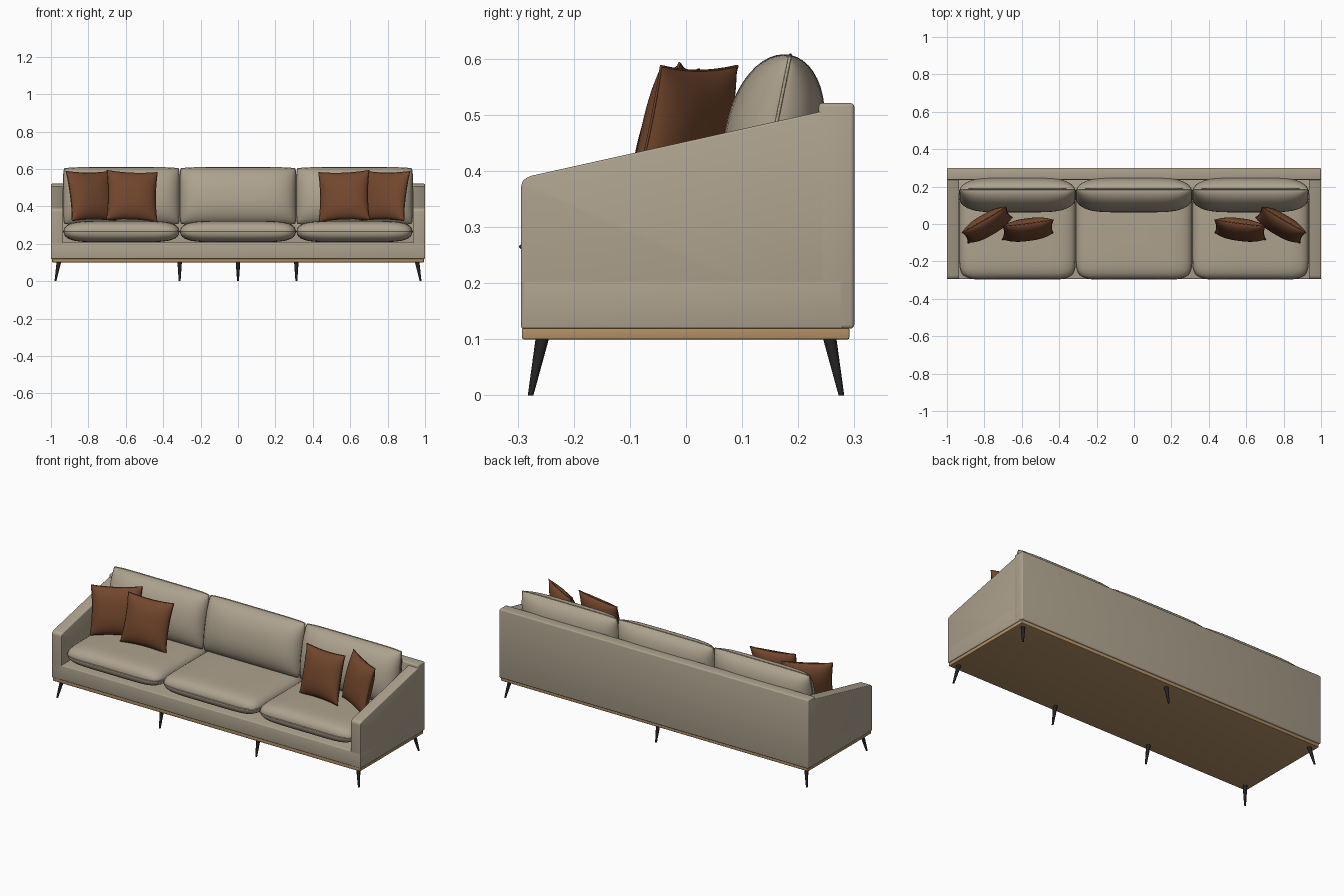
import bpy, bmesh, math
from mathutils import Matrix, Vector

cube = bpy.data.objects.get("Cube")
if cube:
    bpy.data.objects.remove(cube, do_unlink=True)


def material(name, r, g, b):
    m = bpy.data.materials.new(name)
    m.use_nodes = True
    m.diffuse_color = (r, g, b, 1)
    bsdf = m.node_tree.nodes["Principled BSDF"]
    bsdf.inputs["Base Color"].default_value = (r, g, b, 1)
    bsdf.inputs["Roughness"].default_value = 0.8
    return m


FABRIC = material("beige fabric", 0.42, 0.36, 0.27)
LEATHER = material("brown leather", 0.17, 0.062, 0.026)
WOOD = material("oak wood", 0.45, 0.28, 0.13)
BLACK = material("black metal", 0.016, 0.016, 0.016)


def finish(name, bm, mat, matrix=Matrix(), angle=40):
    """Turn a bmesh into a smooth-shaded object with sharp hard edges."""
    bmesh.ops.recalc_face_normals(bm, faces=bm.faces)
    mesh = bpy.data.meshes.new(name)
    bm.to_mesh(mesh)
    bm.free()
    mesh.materials.append(mat)
    mesh.shade_smooth()
    mesh.set_sharp_from_angle(angle=math.radians(angle))
    ob = bpy.data.objects.new(name, mesh)
    ob.matrix_world = matrix
    bpy.context.collection.objects.link(ob)
    return ob


def slab(name, profile, x0, x1, mat, bevel):
    """Extrude a (y, z) profile along x and round its edges."""
    bm = bmesh.new()
    face = bm.faces.new([bm.verts.new((x0, y, z)) for y, z in profile])
    side = bmesh.ops.extrude_face_region(bm, geom=[face])
    moved = [v for v in side["geom"] if isinstance(v, bmesh.types.BMVert)]
    bmesh.ops.translate(bm, verts=moved, vec=(x1 - x0, 0, 0))
    bmesh.ops.recalc_face_normals(bm, faces=bm.faces)
    bmesh.ops.bevel(bm, geom=bm.edges[:], offset=bevel, segments=3,
                    profile=0.5, affect='EDGES')
    return finish(name, bm, mat)


def rect(y0, y1, z0, z1):
    return [(y0, z0), (y1, z0), (y1, z1), (y0, z1)]


def cushion(name, mat, matrix, w, h, t, pu, pv, a, corner, power, pipe, n=24):
    """Puffed cushion in the local xz plane, with piping round its seam.
    A positive corner value rounds the outline, a negative one pinches it."""
    def outline(u, v):
        return (u * (w - corner * abs(v) ** power),
                v * (h - corner * abs(u) ** power))

    steps = [math.sin(math.pi / 2 * (2 * i / n - 1)) for i in range(n + 1)]
    bm = bmesh.new()
    for side in (-1, 1):
        rows = []
        for v in steps:
            row = []
            for u in steps:
                x, z = outline(u, v)
                puff = max(0, (1 - abs(u) ** pu) * (1 - abs(v) ** pv)) ** a
                row.append(bm.verts.new((x, side * t * puff, z)))
            rows.append(row)
        for lo, hi in zip(rows, rows[1:]):
            for i in range(n):
                bm.faces.new((lo[i], lo[i + 1], hi[i + 1], hi[i]))
    bmesh.ops.remove_doubles(bm, verts=bm.verts, dist=0.00002)
    finish(name, bm, mat, matrix, 75)

    # Piping follows the seam
    rim = ([(u, -1) for u in steps[:-1]] + [(1, v) for v in steps[:-1]]
           + [(-u, 1) for u in steps[:-1]] + [(-1, -v) for v in steps[:-1]])
    curve = bpy.data.curves.new(name + "_piping", 'CURVE')
    curve.dimensions = '3D'
    curve.bevel_depth = pipe
    curve.bevel_resolution = 1
    spline = curve.splines.new('POLY')
    spline.points.add(len(rim) - 1)
    spline.use_cyclic_u = True
    for point, (u, v) in zip(spline.points, rim):
        x, z = outline(u, v)
        point.co = (x, 0, z, 1)
    curve.materials.append(mat)
    ob = bpy.data.objects.new(name + "_piping", curve)
    ob.matrix_world = matrix
    bpy.context.collection.objects.link(ob)
    bpy.ops.object.select_all(action='DESELECT')
    ob.select_set(True)
    bpy.context.view_layer.objects.active = ob
    bpy.ops.object.convert(target='MESH')


def leg(name, x, y, dx, dy):
    """Tapered round leg whose foot is splayed by (dx, dy)."""
    bm = bmesh.new()
    bmesh.ops.create_cone(bm, cap_ends=True, segments=16, radius1=0.005,
                          radius2=0.012, depth=0.102)
    for v in bm.verts:
        if v.co.z < 0:
            v.co += Vector((dx, dy, 0))
    finish(name, bm, BLACK, Matrix.Translation((x, y, 0.051)))


def rot(degrees, axis):
    return Matrix.Rotation(math.radians(degrees), 4, axis)


# Frame: plinth, seat rail, back and sloping arms
slab("wood_plinth", rect(-0.292, 0.291, 0.1, 0.121), -0.994, 0.994, WOOD, 0.003)
slab("seat_rail", rect(-0.294, 0.28, 0.119, 0.207), -1, 1, FABRIC, 0.005)
slab("back_panel", rect(0.236, 0.3, 0.119, 0.521), -1, 1, FABRIC, 0.007)
arm = [(-0.294, 0.119), (0.28, 0.119), (0.28, 0.513), (0.236, 0.505),
       (-0.278, 0.391), (-0.29, 0.384), (-0.294, 0.374)]
for side, s in (("left", 1), ("right", -1)):
    slab(side + "_arm", arm, s * 0.935, s, FABRIC, 0.004)

# Seat and back cushions
for place, x in (("right", -0.623), ("middle", 0), ("left", 0.623)):
    cushion(place + "_seat_cushion", FABRIC,
            Matrix.Translation((x, -0.045, 0.265)) @ rot(90, 'X'),
            0.31, 0.25, 0.057, 6, 7, 0.45, 0.022, 10, 0.003)
    cushion(place + "_back_cushion", FABRIC,
            Matrix.Translation((x, 0.155, 0.455)) @ rot(-11.5, 'X'),
            0.31, 0.155, 0.088, 5, 2.2, 0.5, 0.006, 8, 0.003)

# Two leaning throw pillows at each end
for side, s in (("left", 1), ("right", -1)):
    for place, x, y, yaw, lean, roll in (("outer", 0.785, -0.005, -30, -14, 0),
                                         ("inner", 0.567, -0.03, -8, -15, -2.5)):
        cushion(side + "_" + place + "_pillow", LEATHER,
                Matrix.Translation((s * x, y, 0.455)) @ rot(s * yaw, 'Z')
                @ rot(lean, 'X') @ rot(s * roll, 'Y'),
                0.127, 0.127, 0.05, 2.6, 2.6, 0.55, -0.009, 2, 0.0025)

# Splayed legs
for side, s in (("left", 1), ("right", -1)):
    leg(side + "_front_leg", s * 0.958, -0.256, s * 0.018, -0.021)
    leg(side + "_back_leg", s * 0.958, 0.256, s * 0.018, 0.021)
    leg(side + "_inner_front_leg", s * 0.312, -0.256, 0, -0.021)
leg("middle_back_leg", 0, 0.256, 0, 0.021)
